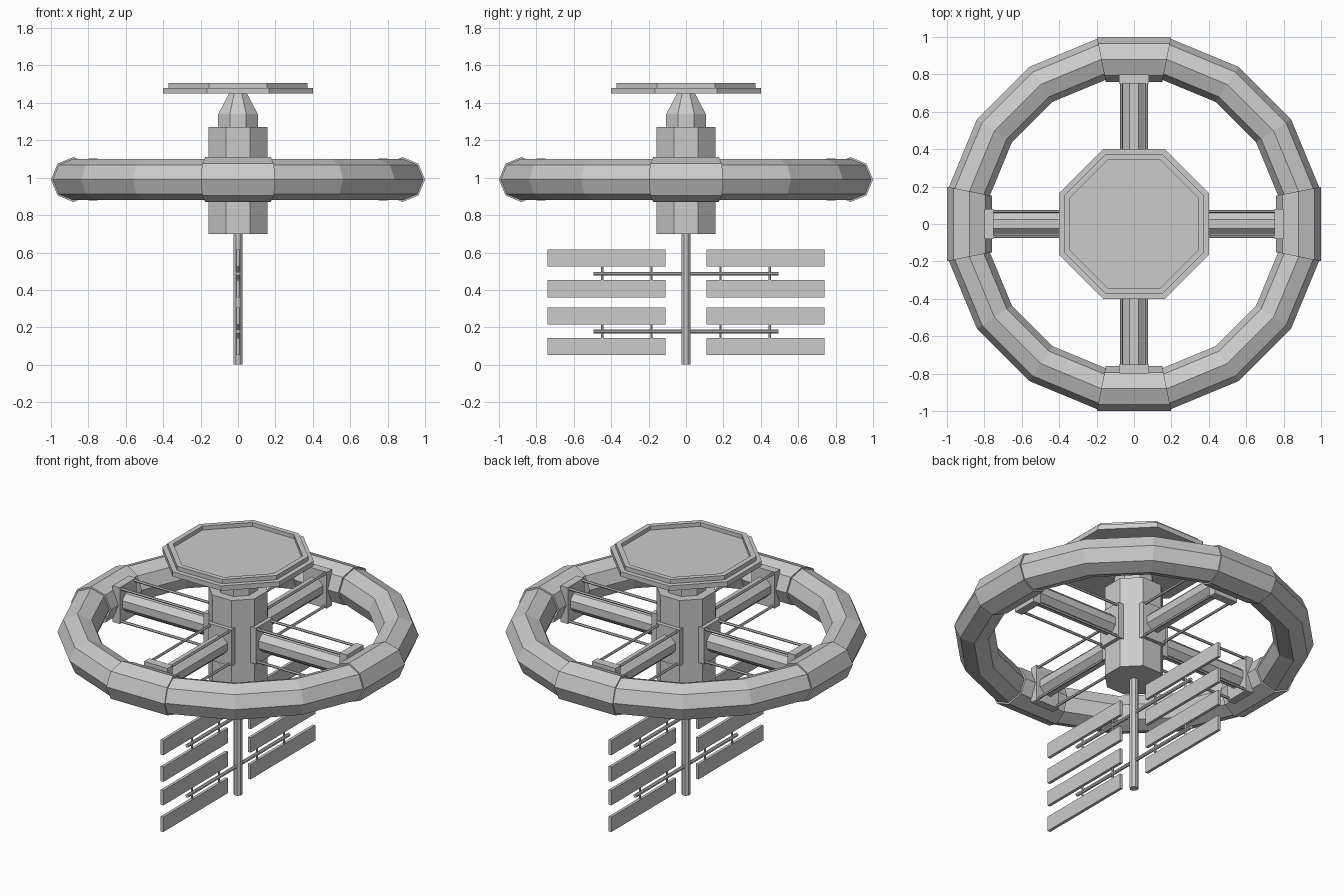
import bpy, bmesh
from math import sin, cos, pi, radians
from mathutils import Vector, Matrix

if "Cube" in bpy.data.objects:
    bpy.data.objects.remove(bpy.data.objects["Cube"])

RING_Z, RING_R = 0.99, 0.88


def add_object(name, bm):
    bmesh.ops.recalc_face_normals(bm, faces=bm.faces)
    me = bpy.data.meshes.new(name)
    bm.to_mesh(me)
    bm.free()
    ob = bpy.data.objects.new(name, me)
    bpy.context.collection.objects.link(ob)
    return ob


def box(bm, lo, hi, rot=Matrix()):
    lo, hi = Vector(lo), Vector(hi)
    m = rot @ Matrix.Translation((lo + hi) / 2) @ Matrix.Diagonal((*(hi - lo), 1))
    bmesh.ops.create_cube(bm, size=1, matrix=m)


def rod(bm, a, b, r, n=8, rot=Matrix()):
    a, b = Vector(a), Vector(b)
    q = (b - a).to_track_quat('Z', 'Y').to_matrix().to_4x4()
    m = rot @ Matrix.Translation((a + b) / 2) @ q @ Matrix.Rotation(pi / n, 4, 'Z')
    bmesh.ops.create_cone(bm, cap_ends=True, segments=n, radius1=r, radius2=r,
                          depth=(b - a).length, matrix=m)


def bridge(bm, a, b):
    n = len(a)
    for i in range(n):
        bm.faces.new((a[i], a[(i + 1) % n], b[(i + 1) % n], b[i]))


def octagon_lathe(name, profile):
    """Stack of octagons from (flat-to-centre distance, z) points, closed at both ends."""
    bm = bmesh.new()
    loops = []
    for d, z in profile:
        r = d / cos(pi / 8)
        loops.append([bm.verts.new((r * cos(radians(22.5 + 45 * k)),
                                    r * sin(radians(22.5 + 45 * k)), z)) for k in range(8)])
    for a, b in zip(loops, loops[1:]):
        bridge(bm, a, b)
    bm.faces.new(loops[0])
    bm.faces.new(loops[-1])
    return add_object(name, bm)


def ring_section(bm, r, start, count):
    """Octagonal tube following sides of a 16-sided ring."""
    closed = count == 16
    loops = []
    for i in range(count if closed else count + 1):
        a = radians(22.5 * (start + i) - 11.25)
        loop = []
        for k in range(8):
            d = (RING_R + r * cos(k * pi / 4)) / cos(pi / 16)
            loop.append(bm.verts.new((d * cos(a), d * sin(a), RING_Z + r * sin(k * pi / 4))))
        loops.append(loop)
    for a, b in zip(loops, loops[1:]):
        bridge(bm, a, b)
    if closed:
        bridge(bm, loops[-1], loops[0])
    else:
        bm.faces.new(loops[0])
        bm.faces.new(loops[-1])


# habitat ring and its four larger junction sections
bm = bmesh.new()
ring_section(bm, 0.11, 0, 16)
add_object("outer_ring", bm)
bm = bmesh.new()
for q in range(4):
    ring_section(bm, 0.12, q * 4, 1)
add_object("ring_junctions", bm)

# spokes, end brackets and corner rods
spokes, brackets, rods = bmesh.new(), bmesh.new(), bmesh.new()
for q in range(4):
    rot = Matrix.Rotation(q * pi / 2, 4, 'Z')
    rod(spokes, (0.14, 0, RING_Z), (0.78, 0, RING_Z), 0.06, 8, rot)
    for x0, x1 in ((0.14, 0.18), (0.75, 0.80)):
        box(brackets, (x0, -0.08, RING_Z - 0.112), (x1, 0.08, RING_Z + 0.112), rot)
    for y in (-0.067, 0.067):
        for z in (RING_Z - 0.1, RING_Z + 0.1):
            rod(rods, (0.17, y, z), (0.76, y, z), 0.008, 6, rot)
add_object("spokes", spokes)
add_object("spoke_brackets", brackets)
add_object("spoke_rods", rods)

# central hub, tapered neck and rimmed top platform
octagon_lathe("hub", [(0.157, 0.70), (0.157, 1.27)])
octagon_lathe("neck", [(0.106, 1.26), (0.106, 1.34), (0.046, 1.455)])
octagon_lathe("top_platform", [(0.40, 1.45), (0.40, 1.48), (0.372, 1.48),
                               (0.372, 1.506), (0.342, 1.506), (0.342, 1.482)])

# lower mast with cross bars
bm = bmesh.new()
rod(bm, (0, 0, 0), (0, 0, 0.72), 0.025, 8)
add_object("mast", bm)
bars, pins, panels = bmesh.new(), bmesh.new(), bmesh.new()
for z in (0.178, 0.487):
    rod(bars, (0, -0.495, z), (0, 0.495, z), 0.011, 8)
    # flat panels above and below each bar, held by pins
    for s in (-1, 1):
        y0, y1 = sorted((s * 0.11, s * 0.74))
        for zc in (z - 0.081, z + 0.083):
            box(panels, (-0.009, y0, zc - 0.046), (0.009, y1, zc + 0.046))
        for y in (0.185, 0.448):
            rod(pins, (0, s * y, z - 0.045), (0, s * y, z + 0.045), 0.007, 6)
add_object("cross_bars", bars)
add_object("panel_pins", pins)
add_object("panels", panels)
